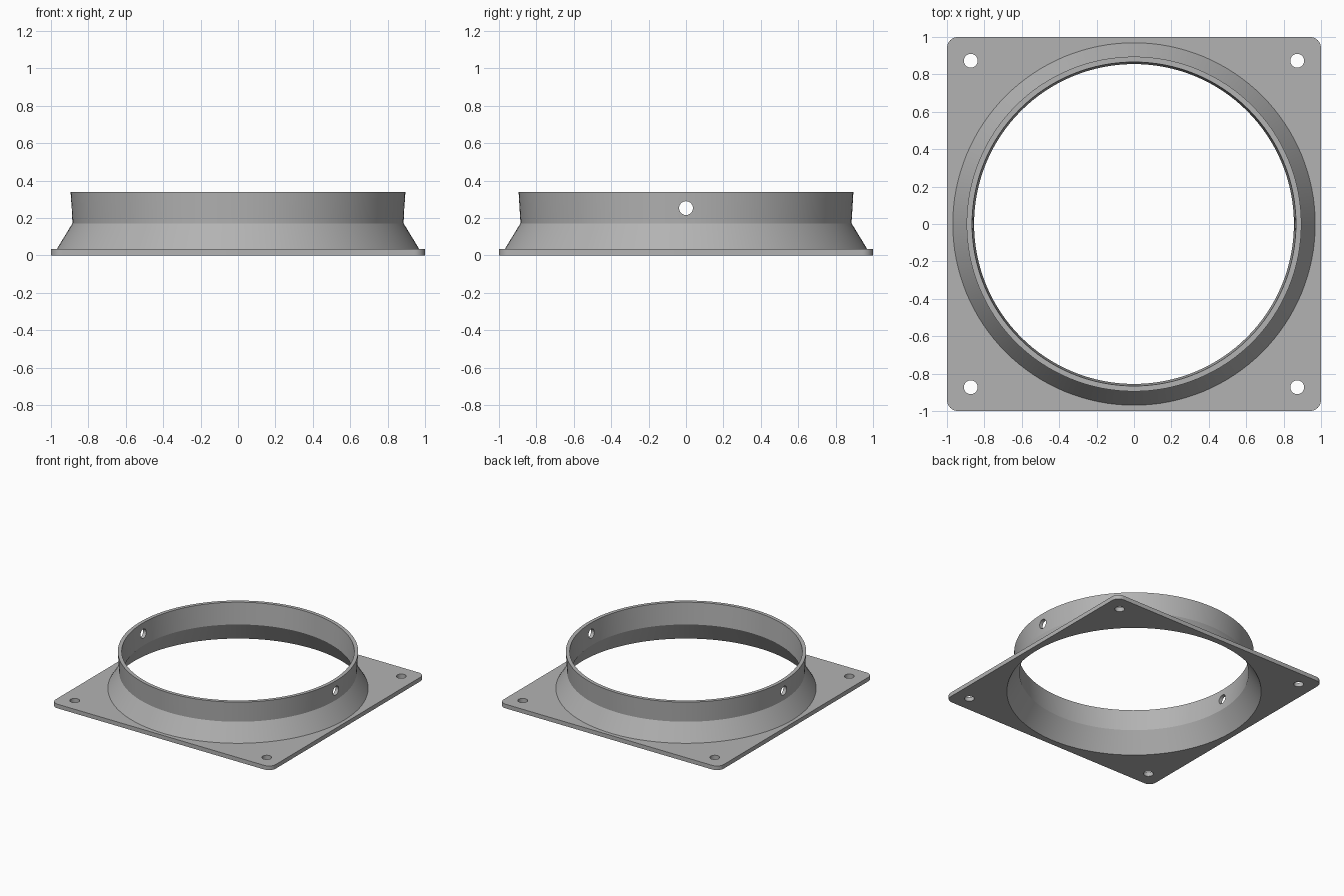
import bpy, bmesh, math

if "Cube" in bpy.data.objects:
    bpy.data.objects.remove(bpy.data.objects["Cube"], do_unlink=True)

GREY = (0.45, 0.45, 0.45, 1)
mat = bpy.data.materials.new("plain grey")
mat.use_nodes = True
mat.diffuse_color = GREY
mat.node_tree.nodes["Principled BSDF"].inputs["Base Color"].default_value = GREY


def add_object(name, bm):
    bmesh.ops.recalc_face_normals(bm, faces=bm.faces)
    mesh = bpy.data.meshes.new(name)
    bm.to_mesh(mesh)
    bm.free()
    mesh.materials.append(mat)
    obj = bpy.data.objects.new(name, mesh)
    bpy.context.collection.objects.link(obj)
    return obj


def turned_solid(name, profile, steps=128):
    """Solid of revolution about z from (radius, height) pairs."""
    bm = bmesh.new()
    rings = [[bm.verts.new((r * math.cos(math.tau * i / steps),
                            r * math.sin(math.tau * i / steps), z))
              for i in range(steps)] for r, z in profile]
    for low, high in zip(rings, rings[1:]):
        for i in range(steps):
            j = (i + 1) % steps
            bm.faces.new((low[i], low[j], high[j], high[i]))
    bm.faces.new(rings[0])
    bm.faces.new(rings[-1])
    return add_object(name, bm)


def combine(target, tool, operation):
    """Apply a boolean and discard the tool."""
    tool.hide_render = True
    mod = target.modifiers.new(operation, "BOOLEAN")
    mod.operation = operation
    mod.object = tool
    mod.solver = "EXACT"
    bpy.context.view_layer.objects.active = target
    bpy.ops.object.modifier_apply(modifier=mod.name)
    bpy.data.objects.remove(tool, do_unlink=True)


def drill(target, location, rotation, radius, depth):
    bpy.ops.mesh.primitive_cylinder_add(vertices=32, radius=radius, depth=depth,
                                        location=location, rotation=rotation)
    combine(target, bpy.context.object, "DIFFERENCE")


# Square flange with rounded corners
THICK, CORNER = 0.034, 0.06
bm = bmesh.new()
outline = []
for quarter in range(4):
    mid = math.radians(45 + 90 * quarter)
    cx = math.copysign(1 - CORNER, math.cos(mid))
    cy = math.copysign(1 - CORNER, math.sin(mid))
    for k in range(9):
        a = math.radians(90 * (quarter + k / 8))
        outline.append(bm.verts.new((cx + CORNER * math.cos(a),
                                     cy + CORNER * math.sin(a), 0)))
base = bm.faces.new(outline)
top = bmesh.ops.extrude_face_region(bm, geom=[base], use_keep_orig=True)
bmesh.ops.translate(bm, vec=(0, 0, THICK),
                    verts=[v for v in top["geom"] if isinstance(v, bmesh.types.BMVert)])
duct = add_object("flanged_collar", bm)

# Tapered skirt and slightly flared collar, then the matching bore
combine(duct, turned_solid("collar_outside", [
    (0.969, 0.01), (0.969, THICK), (0.885, 0.172), (0.895, 0.338)]), "UNION")
combine(duct, turned_solid("collar_bore", [
    (0.962, -0.02), (0.95, 0), (0.855, 0.16), (0.866, 0.338), (0.867, 0.36)]),
    "DIFFERENCE")

# Mounting holes in the corners
for x in (-0.873, 0.873):
    for y in (-0.873, 0.873):
        drill(duct, (x, y, 0), (0, 0, 0), 0.037, 0.2)

# Screw holes through both sides of the collar
drill(duct, (0, 0, 0.253), (0, math.pi / 2, 0), 0.037, 2.2)

bpy.ops.object.select_all(action="DESELECT")
duct.select_set(True)
bpy.context.view_layer.objects.active = duct
bpy.ops.object.shade_smooth_by_angle(angle=math.radians(20))
